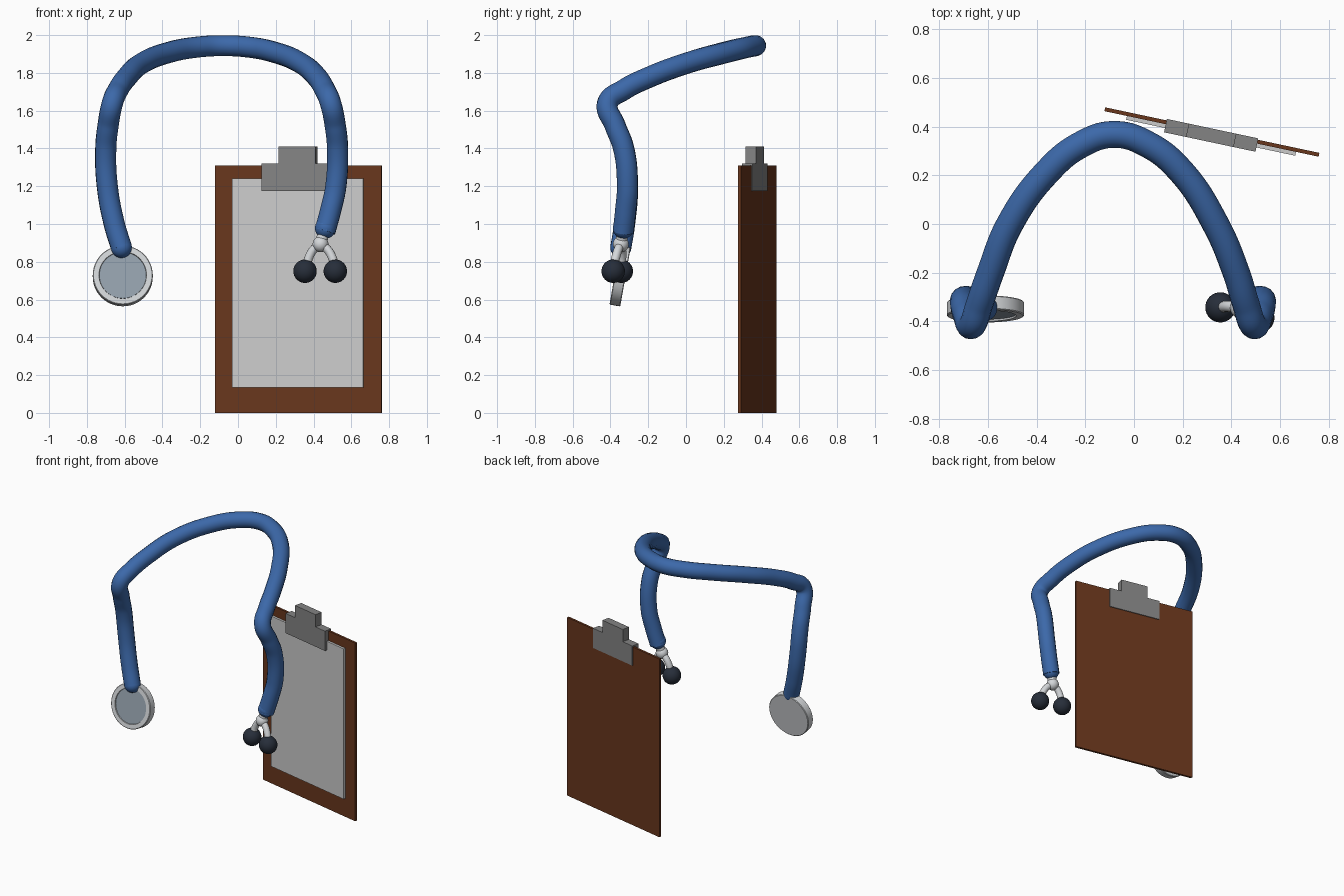
import bpy, bmesh
from math import radians, cos, sin
from mathutils import Matrix, Vector

if "Cube" in bpy.data.objects:
    bpy.data.objects.remove(bpy.data.objects["Cube"])


def material(name, rgb):
    m = bpy.data.materials.new(name)
    m.diffuse_color = (*rgb, 1)
    m.use_nodes = True
    m.node_tree.nodes["Principled BSDF"].inputs["Base Color"].default_value = m.diffuse_color
    return m


BLUE = material("blue rubber", (0.045, 0.14, 0.40))
BROWN = material("brown board", (0.14, 0.037, 0.012))
PAPER = material("paper", (0.62, 0.62, 0.62))
CLIP = material("dark metal", (0.23, 0.23, 0.23))
STEEL = material("steel", (0.66, 0.68, 0.70))
GLASS = material("diaphragm", (0.30, 0.36, 0.42))
BLACK = material("ear rubber", (0.02, 0.027, 0.042))


def finish(name, bm, mat, matrix=Matrix(), smooth=False):
    bmesh.ops.recalc_face_normals(bm, faces=bm.faces)
    me = bpy.data.meshes.new(name)
    bm.to_mesh(me)
    bm.free()
    me.materials.append(mat)
    ob = bpy.data.objects.new(name, me)
    ob.matrix_world = matrix
    bpy.context.collection.objects.link(ob)
    if smooth:
        select(ob)
        bpy.ops.object.shade_smooth_by_angle(angle=radians(35))
    return ob


def select(ob):
    bpy.ops.object.select_all(action='DESELECT')
    ob.select_set(True)
    bpy.context.view_layer.objects.active = ob


def sphere(name, centre, r, mat):
    bm = bmesh.new()
    bmesh.ops.create_uvsphere(bm, u_segments=32, v_segments=16, radius=r)
    return finish(name, bm, mat, Matrix.Translation(centre), True)


def tube(name, points, r, mat):
    cu = bpy.data.curves.new(name, 'CURVE')
    cu.dimensions = '3D'
    cu.bevel_depth, cu.bevel_resolution = r, 6
    cu.resolution_u, cu.use_fill_caps = 10, True
    sp = cu.splines.new('BEZIER')
    sp.bezier_points.add(len(points) - 1)
    for b, p in zip(sp.bezier_points, points):
        b.co = p
        b.handle_left_type = b.handle_right_type = 'AUTO'
    cu.materials.append(mat)
    ob = bpy.data.objects.new(name, cu)
    bpy.context.collection.objects.link(ob)
    select(ob)
    bpy.ops.object.convert(target='MESH')
    bpy.ops.object.shade_smooth_by_angle(angle=radians(50))


def prism(name, outline, y0, y1, mat, matrix):
    bm = bmesh.new()
    face = bm.faces.new([bm.verts.new((x, y0, z)) for x, z in outline])
    ext = bmesh.ops.extrude_face_region(bm, geom=[face])["geom"]
    bmesh.ops.translate(bm, vec=(0, y1 - y0, 0),
                        verts=[v for v in ext if isinstance(v, bmesh.types.BMVert)])
    return finish(name, bm, mat, matrix)


def rect(w, z0, z1):
    return [(-w / 2, z0), (w / 2, z0), (w / 2, z1), (-w / 2, z1)]


# Clipboard, turned slightly about z
turn = Matrix.Translation((0.32, 0.378, 0)) @ Matrix.Rotation(radians(-12), 4, 'Z')
prism("board", rect(0.90, 0, 1.31), -0.008, 0.008, BROWN, turn)
prism("paper", rect(0.71, 0.135, 1.24), -0.024, -0.008, PAPER, turn)
half = [(0.192, 1.175), (0.192, 1.32), (0.1, 1.32), (0.1, 1.41)]
prism("clip", half + [(-x, z) for x, z in reversed(half)], -0.042, 0.014, CLIP, turn)

# Draped tube
R = 0.056
path = [(-0.617, -0.345, 0.875), (-0.655, -0.325, 1.0), (-0.692, -0.31, 1.2),
        (-0.70, -0.33, 1.4), (-0.688, -0.375, 1.52), (-0.665, -0.415, 1.64),
        (-0.635, -0.33, 1.71), (-0.59, -0.2, 1.775), (-0.51, 0, 1.85),
        (-0.36, 0.21, 1.91), (-0.22, 0.325, 1.936), (-0.08, 0.368, 1.944),
        (0.06, 0.325, 1.936), (0.19, 0.22, 1.91), (0.335, 0, 1.85),
        (0.42, -0.2, 1.775), (0.46, -0.33, 1.71), (0.49, -0.415, 1.64),
        (0.515, -0.375, 1.52), (0.527, -0.33, 1.4), (0.518, -0.31, 1.2),
        (0.49, -0.32, 1.07), (0.46, -0.332, 0.96)]
tube("tube", path, R, BLUE)
sphere("tube_end_chest", path[0], R * 0.99, BLUE)
sphere("tube_end_ear", Vector(path[-1]) + Vector((0.003, 0, 0.018)), R * 0.99, BLUE)

# Chest piece: lathed disc with a shallow recess, facing forward and a little up
profile = [(0, -0.029), (0.155, -0.029), (0.159, -0.025), (0.159, 0.025),
           (0.155, 0.029), (0.126, 0.029), (0.124, 0.018), (0, 0.018)]
bm = bmesh.new()
vs = [bm.verts.new((r, 0, z)) for r, z in profile]
es = [bm.edges.new(p) for p in zip(vs, vs[1:])]
bmesh.ops.spin(bm, geom=vs + es, axis=(0, 0, 1), cent=(0, 0, 0),
               angle=radians(360), steps=48, use_duplicate=False)
bmesh.ops.remove_doubles(bm, verts=bm.verts, dist=1e-5)
pose = Matrix.Translation((-0.61, -0.349, 0.725)) @ Matrix.Rotation(radians(80), 4, 'X')
finish("chest_piece", bm, STEEL, pose, True)
bm = bmesh.new()
bmesh.ops.create_cone(bm, cap_ends=True, segments=48, radius1=0.124, radius2=0.124, depth=0.01)
finish("diaphragm", bm, GLASS, pose @ Matrix.Translation((0, 0, 0.017)), True)

# Fork and ear tips
hub = Vector((0.437, -0.345, 0.893))
tube("fork_neck", [(0.458, -0.333, 0.97), hub], 0.031, STEEL)
sphere("fork_hub", hub, 0.042, STEEL)
for side, label in ((-1, "left"), (1, "right")):
    across = Vector((cos(radians(-15)), sin(radians(-15)), 0)) * side
    tip = Vector((0.435, -0.364, 0.75)) + across * 0.083
    shape = [(0.035, -0.025), (0.06, -0.062), (0.076, -0.11)]
    arm = [hub] + [hub + across * a + Vector((0, -0.15 * -d, d)) for a, d in shape]
    tube("fork_arm_" + label, arm + [tip], 0.023, STEEL)
    sphere("ear_tip_" + label, tip, 0.062, BLACK)
